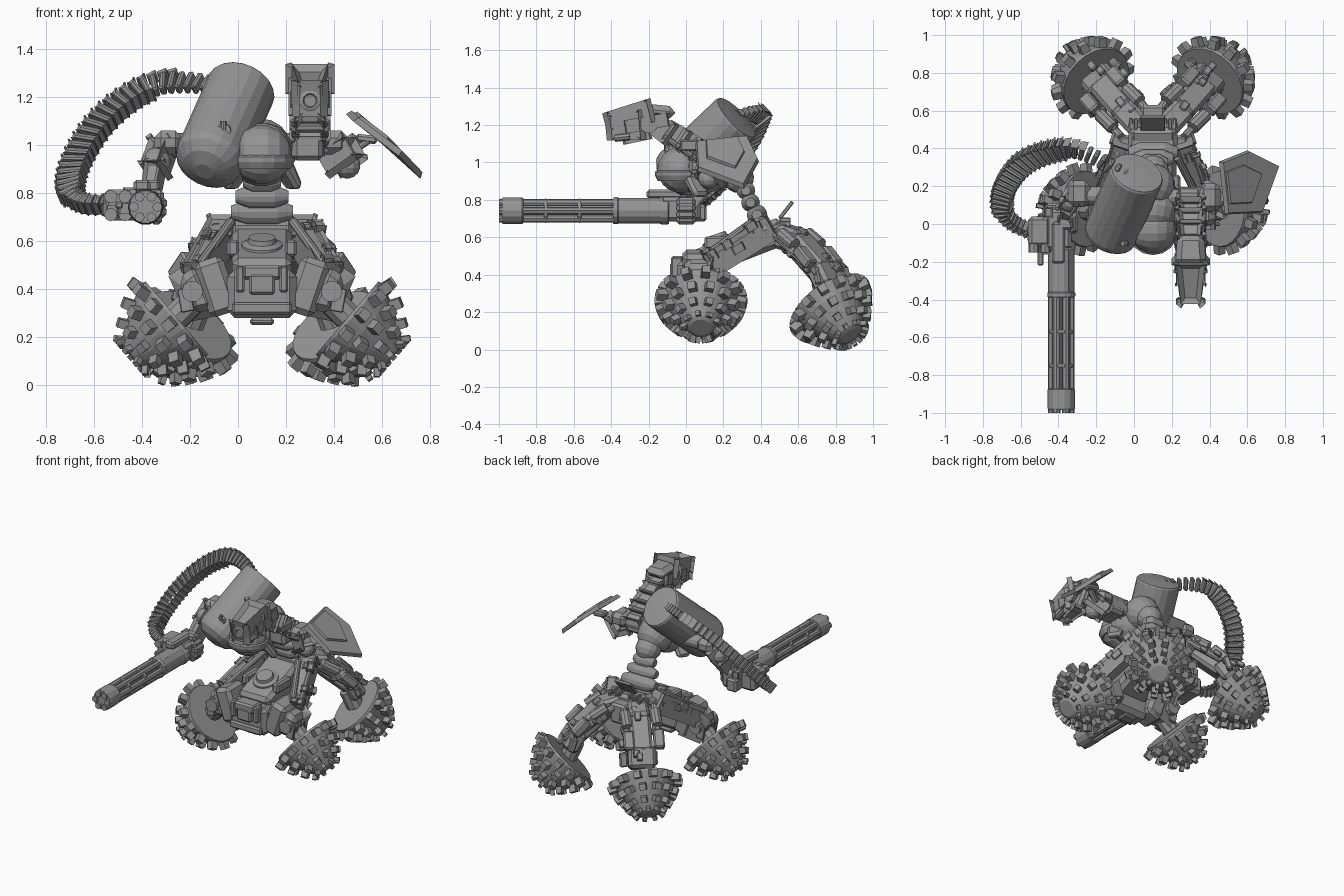
import bpy, bmesh, math, random
from mathutils import Vector, Matrix

random.seed(4)
CX = 0.1  # symmetry plane of the lower body
steel = bpy.data.materials.new('dark_steel')
steel.diffuse_color = (0.3, 0.3, 0.3, 1)


def part(name, bm):
    bmesh.ops.recalc_face_normals(bm, faces=bm.faces)
    me = bpy.data.meshes.new(name)
    bm.to_mesh(me)
    bm.free()
    me.materials.append(steel)
    bpy.context.collection.objects.link(bpy.data.objects.new(name, me))


def beam(bm, a, b, w, h, bev=0.012, taper=1.0, up=(0, 0, 1)):
    """Bevelled block running from a to b."""
    a, b, up = Vector(a), Vector(b), Vector(up)
    y = (b - a).normalized()
    if abs(y.dot(up)) > 0.98:
        up = Vector((0, -1, 0))
    x = y.cross(up).normalized()
    m = Matrix((x, y, x.cross(y))).transposed().to_4x4()
    m.translation = (a + b) / 2
    vs = bmesh.ops.create_cube(bm, size=1)['verts']
    for v in vs:
        k = taper if v.co.y > 0 else 1
        v.co = m @ Vector((v.co.x * w * k, v.co.y * (b - a).length, v.co.z * h * k))
    if bev:
        es = list({e for v in vs for e in v.link_edges})
        bmesh.ops.bevel(bm, geom=es, offset=bev, segments=1, affect='EDGES', clamp_overlap=True)


def box(bm, c, s, bev=0.01):
    c, o = Vector(c), Vector((0, s[1] / 2, 0))
    beam(bm, c - o, c + o, s[0], s[2], bev)


def lathe(bm, o, d, prof, n=16):
    """Turn (radius, distance along d) pairs about the axis d."""
    q = Vector(d).to_track_quat('Z', 'Y')
    rings = [[bm.verts.new(Vector(o) + q @ Vector((r * math.cos(2 * math.pi * i / n), r * math.sin(2 * math.pi * i / n), t)))
              for i in range(n)] for r, t in prof]
    for p, r in zip(rings, rings[1:]):
        for i in range(n):
            bm.faces.new((p[i], p[(i + 1) % n], r[(i + 1) % n], r[i]))
    bm.faces.new(rings[0][::-1])
    bm.faces.new(rings[-1])


def rod(bm, a, b, r, n=10):
    lathe(bm, a, Vector(b) - Vector(a), [(r, 0), (r, (Vector(b) - Vector(a)).length)], n)


def ball(bm, c, r, d=(0, 0, 1), n=14):
    lathe(bm, c, d, [(r * math.sin(t), -r * math.cos(t)) for t in [0.12 + i * 0.4143 for i in range(8)]], n)


def spline(pts, n):
    """Smooth path through the points."""
    p = [Vector(v) for v in pts]
    p = [2 * p[0] - p[1]] + p + [2 * p[-1] - p[-2]]
    out = []
    for i in range(n):
        f = i / (n - 1) * (len(p) - 3)
        k = min(int(f), len(p) - 4)
        t = f - k
        a, b, c, d = p[k:k + 4]
        out.append(0.5 * (2 * b + (c - a) * t + (2 * a - 5 * b + 4 * c - d) * t ** 2 + (3 * b - a - 3 * c + d) * t ** 3))
    return out


def clutter(bm, a, b, spread, n, s=0.04):
    """Small machinery blocks scattered along a line."""
    a, b = Vector(a), Vector(b)
    for _ in range(n):
        p = a.lerp(b, random.random()) + Vector([random.uniform(-spread, spread) for _ in range(3)])
        beam(bm, p, p + (b - a).normalized() * s * random.uniform(0.8, 1.6), s, s * 0.8, 0.006)


def wheel(name, c, axis):
    c, axis = Vector(c), Vector(axis).normalized()
    bm = bmesh.new()
    lathe(bm, c, axis, [(0.2, 0), (0.203, 0.015), (0.172, 0.09), (0.122, 0.175), (0.075, 0.24), (0.055, 0.25)], 24)
    q = axis.to_track_quat('Z', 'Y')
    for row, (r, t, slope, s, n) in enumerate([(0.19, 0.035, 0.25, 0.054, 13), (0.16, 0.105, 0.5, 0.052, 12),
                                               (0.118, 0.175, 0.6, 0.045, 10), (0.08, 0.23, 0.7, 0.03, 9)]):
        for i in range(n):
            a = 2 * math.pi * (i + 0.5 * (row % 2)) / n
            rad = Vector((math.cos(a), math.sin(a), 0))
            nrm = q @ (rad * math.cos(slope) + Vector((0, 0, math.sin(slope))))
            p = c + q @ (rad * r + Vector((0, 0, t)))
            beam(bm, p - nrm * 0.01, p + nrm * (0.055 - 0.006 * row), s * 0.9, s * 0.9, 0, 0.9, axis)
    part(name, bm)


# wheels and legs, both sides
for s, side in ((-1, 'left'), (1, 'right')):
    def P(u, y, z):
        return (CX + s * u, y, z)
    wheel('front_wheel_' + side, P(0.355, 0.08, 0.28), (s * 0.76, 0, -0.65))
    wheel('rear_wheel_' + side, P(0.3, 0.755, 0.25), (s * 0.5, 0.5, -0.7))
    bm = bmesh.new()
    beam(bm, P(0.13, 0.07, 0.43), P(0.25, 0.07, 0.39), 0.18, 0.24, 0.025)
    beam(bm, P(0.23, 0.07, 0.41), P(0.32, 0.07, 0.37), 0.17, 0.2, 0.03, 0.8)
    beam(bm, P(0.16, 0.44, 0.65), P(0.27, 0.12, 0.45), 0.1, 0.11, 0.015)
    rod(bm, P(0.27, 0.07, 0.37), P(0.355, 0.08, 0.285), 0.06)
    rod(bm, P(0.29, -0.03, 0.39), P(0.29, 0.18, 0.39), 0.045)
    rod(bm, P(0.13, 0.35, 0.68), P(0.26, 0.1, 0.5), 0.02)
    rod(bm, P(0.22, 0.36, 0.64), P(0.31, 0.1, 0.48), 0.02)
    for i in range(5):
        beam(bm, P(0.29, 0.0 + i * 0.035, 0.36), P(0.345, 0.0 + i * 0.035, 0.35), 0.02, 0.1, 0.004)
    clutter(bm, P(0.2, 0.4, 0.65), P(0.29, 0.13, 0.49), 0.03, 12)
    part('front_leg_' + side, bm)
    bm = bmesh.new()
    beam(bm, P(0.06, 0.5, 0.61), P(0.17, 0.62, 0.575), 0.13, 0.13, 0.02)
    beam(bm, P(0.14, 0.59, 0.58), P(0.27, 0.74, 0.41), 0.14, 0.13, 0.02)
    beam(bm, P(0.25, 0.72, 0.45), P(0.3, 0.78, 0.33), 0.18, 0.11, 0.02)
    rod(bm, P(0.26, 0.73, 0.36), P(0.3, 0.755, 0.25), 0.06)
    for k in (-1, 1):  # pistons and armour blocks beside the leg
        o = 0.07 * k
        rod(bm, P(0.1 + o, 0.53 - o, 0.63), P(0.27 + o, 0.72 - o, 0.45), 0.024)
        rod(bm, P(0.14 + o, 0.58 - o, 0.62), P(0.21 + o, 0.65 - o, 0.56), 0.036)
        beam(bm, P(0.23 + o, 0.67 - o, 0.54), P(0.29 + o, 0.74 - o, 0.45), 0.07, 0.06, 0.01)
        beam(bm, P(0.26 + o, 0.77 - o, 0.44), P(0.28 + o, 0.79 - o, 0.35), 0.05, 0.04, 0.008)
        clutter(bm, P(0.12 + o, 0.58 - o, 0.6), P(0.27 + o, 0.74 - o, 0.43), 0.025, 6, 0.035)
    clutter(bm, P(0.12, 0.58, 0.63), P(0.29, 0.8, 0.42), 0.03, 9)
    part('rear_leg_' + side, bm)

# chassis with turret ring
bm = bmesh.new()
beam(bm, (CX, 0.04, 0.45), (CX, 0.53, 0.64), 0.25, 0.15, 0.025)
box(bm, (CX, 0.03, 0.38), (0.29, 0.15, 0.2), 0.03)
box(bm, (CX, -0.03, 0.47), (0.16, 0.1, 0.06), 0.012)
box(bm, (CX, -0.055, 0.42), (0.11, 0.06, 0.09), 0.012)
box(bm, (CX, -0.05, 0.32), (0.25, 0.03, 0.05), 0.01)
box(bm, (CX, 0.05, 0.265), (0.1, 0.08, 0.03), 0.01)
box(bm, (CX, 0.45, 0.63), (0.26, 0.2, 0.11), 0.02)
box(bm, (CX, 0.57, 0.58), (0.13, 0.12, 0.14), 0.015)
beam(bm, (CX, 0.5, 0.7), (CX, 0.57, 0.79), 0.13, 0.02, 0.004)
lathe(bm, (CX, 0.18, 0.55), (0, -0.35, 1), [(0.09, 0), (0.085, 0.04), (0.06, 0.05), (0.055, 0.07), (0.03, 0.07)], 16)
for s in (-1, 1):
    box(bm, (CX + s * 0.09, -0.05, 0.44), (0.035, 0.06, 0.11), 0.008)
    box(bm, (CX + s * 0.12, 0.18, 0.57), (0.05, 0.16, 0.07), 0.012)
    box(bm, (CX + s * 0.15, 0.4, 0.64), (0.06, 0.12, 0.05), 0.01)
    rod(bm, (CX + s * 0.19, 0.37, 0.64), (CX + s * 0.19, 0.43, 0.64), 0.035)
    for i in range(4):
        box(bm, (CX + s * (0.04 + 0.025 * i), 0.53, 0.69 - 0.02 * (i % 2)), (0.018, 0.06, 0.03), 0.004)
part('chassis', bm)

# slim segmented waist, wide from the front
bm = bmesh.new()
ball(bm, (CX, 0.28, 0.92), 0.085, (0, 0.6, -0.75))
for y, z, r, w in ((0.32, 0.85, 0.05, 0.08), (0.345, 0.785, 0.05, 0.11), (0.38, 0.72, 0.055, 0.13)):
    lathe(bm, (CX - w, y, z), (1, 0, 0), [(r * 0.5, 0), (r, w * 0.5), (r, w * 1.5), (r * 0.5, w * 2)], 14)
part('waist', bm)

# torso
bm = bmesh.new()
ball(bm, (CX, -0.03, 0.96), 0.125, (1, 0, 0), 18)
ball(bm, (CX, 0.08, 0.96), 0.135, (0, 1, -0.4), 18)
ball(bm, (CX, 0.2, 0.99), 0.12, (0, 1, -0.6), 16)
lathe(bm, (CX, -0.03, 0.9), (0, 0, 1), [(0.12, 0), (0.135, 0.03), (0.135, 0.05), (0.12, 0.06)], 16)
for s in (-1, 1):
    beam(bm, (CX + s * 0.08, 0.04, 0.92), (CX + s * 0.14, 0.08, 0.82), 0.12, 0.06, 0.015, 0.7)
rod(bm, (-0.27, 0.15, 1.0), (0.42, 0.14, 1.0), 0.05, 12)
box(bm, (0.29, 0.1, 1.0), (0.13, 0.17, 0.13), 0.02)
part('torso', bm)

# tank with shallow domed ends
a, b = Vector((-0.125, -0.06, 0.925)), Vector((0.015, 0.27, 1.24))
bm = bmesh.new()
L = (b - a).length
lathe(bm, a, b - a, [(0.04, -0.055), (0.1, -0.035), (0.138, 0), (0.146, 0.03), (0.146, L - 0.01), (0.14, L), (0.05, L + 0.006)], 20)
rod(bm, (-0.05, -0.02, 1.06), (-0.06, -0.11, 1.06), 0.03, 10)
rod(bm, (-0.06, -0.105, 1.03), (-0.06, -0.105, 1.1), 0.012, 8)
part('tank', bm)

# flat feed belt of separate links
N = 36
path = spline([(-0.06, 0.26, 1.24), (-0.2, 0.35, 1.26), (-0.34, 0.395, 1.25), (-0.47, 0.375, 1.185), (-0.58, 0.325, 1.085),
               (-0.655, 0.245, 0.97), (-0.695, 0.155, 0.865), (-0.69, 0.065, 0.79), (-0.63, 0.0, 0.755), (-0.52, -0.05, 0.75)], N)
flat = (path[N // 2] - path[0]).cross(path[-1] - path[0]).normalized()
bm = bmesh.new()
for i, p in enumerate(path):
    d = (path[min(i + 1, N - 1)] - path[max(i - 1, 0)]).normalized()
    w = 0.08 + 0.035 * math.sin(math.pi * min(i / 33, 1)) - (0.03 if i > 27 else 0)
    beam(bm, p - d * 0.013, p + d * 0.013, w, 0.055, 0.008, 0.9, flat)
part('feed_belt', bm)

# rotary gun
gx, gz = -0.385, 0.742
bm = bmesh.new()
rod(bm, (gx, -0.9, gz), (gx, -0.1, gz), 0.016, 8)
for i in range(6):
    t = math.pi / 3 * i
    ox, oz = math.cos(t), math.sin(t)
    rod(bm, (gx + 0.049 * ox, -1, gz + 0.049 * oz), (gx + 0.049 * ox, -0.1, gz + 0.049 * oz), 0.021, 8)
for y, l, r in ((-0.985, 0.115, 0.072), (-0.76, 0.02, 0.066), (-0.58, 0.02, 0.066),
                (-0.39, 0.03, 0.074), (-0.37, 0.24, 0.07), (-0.14, 0.05, 0.075)):
    lathe(bm, (gx, y, gz), (0, 1, 0), [(r * 0.94, 0), (r, 0.008), (r, l - 0.006), (r * 0.94, l)], 14)
part('gun_barrels', bm)
bm = bmesh.new()
box(bm, (-0.4, -0.03, 0.75), (0.14, 0.22, 0.13), 0.02)
box(bm, (-0.5, -0.04, 0.75), (0.12, 0.16, 0.13), 0.02)
box(bm, (-0.4, -0.1, 0.83), (0.07, 0.22, 0.05), 0.012)
box(bm, (-0.43, 0.07, 0.73), (0.08, 0.08, 0.09), 0.012)
for x in (-0.53, -0.47):
    for z in (0.71, 0.785):
        rod(bm, (x, -0.15, z), (x, -0.1, z), 0.028, 8)
box(bm, (-0.495, -0.16, 0.75), (0.03, 0.12, 0.03), 0.006)
clutter(bm, (-0.5, 0.05, 0.76), (-0.5, -0.1, 0.76), 0.05, 8)
for i in range(4):  # gripping fingers
    t = -1 + i * 0.6
    box(bm, (-0.365 + 0.045 * math.cos(t), 0.0, 0.745 + 0.06 * math.sin(t)), (0.05, 0.1, 0.05), 0.014)
part('gun_housing', bm)

# arm carrying the gun
bm = bmesh.new()
box(bm, (-0.29, 0.16, 1.01), (0.12, 0.14, 0.1), 0.03)
ball(bm, (-0.34, 0.12, 0.93), 0.06, n=12)
beam(bm, (-0.31, 0.16, 1.0), (-0.345, 0.1, 0.9), 0.08, 0.08, 0.02)
beam(bm, (-0.345, 0.11, 0.91), (-0.365, 0.02, 0.79), 0.07, 0.08, 0.015, 0.9)
box(bm, (-0.365, 0.01, 0.83), (0.08, 0.08, 0.05), 0.012)
part('gun_arm', bm)

# arm carrying the shield
bm = bmesh.new()
box(bm, (0.4, 0.14, 1.01), (0.12, 0.15, 0.1), 0.03)
beam(bm, (0.41, 0.14, 0.99), (0.45, 0.12, 0.92), 0.1, 0.1, 0.025)
ball(bm, (0.455, 0.12, 0.915), 0.055, n=12)
beam(bm, (0.46, 0.16, 0.96), (0.56, 0.2, 1.03), 0.04, 0.025, 0.008)
beam(bm, (0.49, 0.2, 1.03), (0.58, 0.2, 1.02), 0.06, 0.035, 0.01)
part('shield_arm', bm)

# shield plate with raised panel
bm = bmesh.new()
nrm = Vector((0.66, 0, 0.75))
rim = [Vector(v) for v in ((0.46, 0.33, 1.14), (0.61, 0.39, 1.015), (0.77, 0.31, 0.87), (0.68, 0.06, 0.965), (0.49, 0.05, 1.11))]
mid = Vector((0.58, 0.22, 1.03))
for ctr, scale, lo, hi in ((mid, 1, -0.015, 0.012), (Vector((0.55, 0.21, 1.055)), 0.62, 0.01, 0.026)):
    rings = [[bm.verts.new(ctr + (v - mid) * k + nrm * h) for v in rim] for k, h in ((scale, lo), (scale * 0.95, hi))]
    bm.faces.new(rings[0])
    bm.faces.new(rings[1])
    for i in range(5):
        j = (i + 1) % 5
        bm.faces.new((rings[0][i], rings[0][j], rings[1][j], rings[1][i]))
part('shield', bm)

# arched neck
bm = bmesh.new()
for i, p in enumerate(spline([(0.3, 0.12, 1.02), (0.3, 0.05, 1.07), (0.3, -0.03, 1.13), (0.3, -0.13, 1.18)], 5)):
    beam(bm, p + Vector((0, 0.04, -0.027)), p + Vector((0, -0.04, 0.027)), 0.13 - 0.01 * (i % 2), 0.09, 0.02, 0.85)
for s in (-1, 1):
    rod(bm, (0.3 + s * 0.065, 0.1, 0.99), (0.3 + s * 0.055, -0.12, 1.14), 0.016, 8)
    box(bm, (0.3 + s * 0.07, 0.02, 1.09), (0.03, 0.1, 0.06), 0.008)
part('neck', bm)

# head with helmet, muzzle and lens
bm = bmesh.new()
beam(bm, (0.3, -0.22, 1.275), (0.3, -0.06, 1.265), 0.165, 0.08, 0.03, 0.85)
beam(bm, (0.3, -0.2, 1.275), (0.3, -0.41, 1.22), 0.15, 0.075, 0.03, 0.7)
box(bm, (0.3, -0.21, 1.215), (0.13, 0.18, 0.1), 0.025)
beam(bm, (0.3, -0.25, 1.2), (0.3, -0.4, 1.185), 0.12, 0.1, 0.03, 0.75)
beam(bm, (0.3, -0.2, 1.16), (0.3, -0.33, 1.125), 0.1, 0.05, 0.012, 0.7)
lathe(bm, (0.3, -0.38, 1.185), (0, -1, 0), [(0.045, 0), (0.045, 0.03), (0.03, 0.035), (0.025, 0.025)], 12)
for s in (-1, 1):
    rod(bm, (0.3 + s * 0.06, -0.2, 1.2), (0.3 + s * 0.085, -0.2, 1.2), 0.045, 10)
    beam(bm, (0.3 + s * 0.07, -0.1, 1.23), (0.3 + s * 0.065, -0.32, 1.19), 0.025, 0.06, 0.006)
    rod(bm, (0.3 + s * 0.05, -0.3, 1.14), (0.3 + s * 0.04, -0.38, 1.13), 0.02, 8)
part('head', bm)
